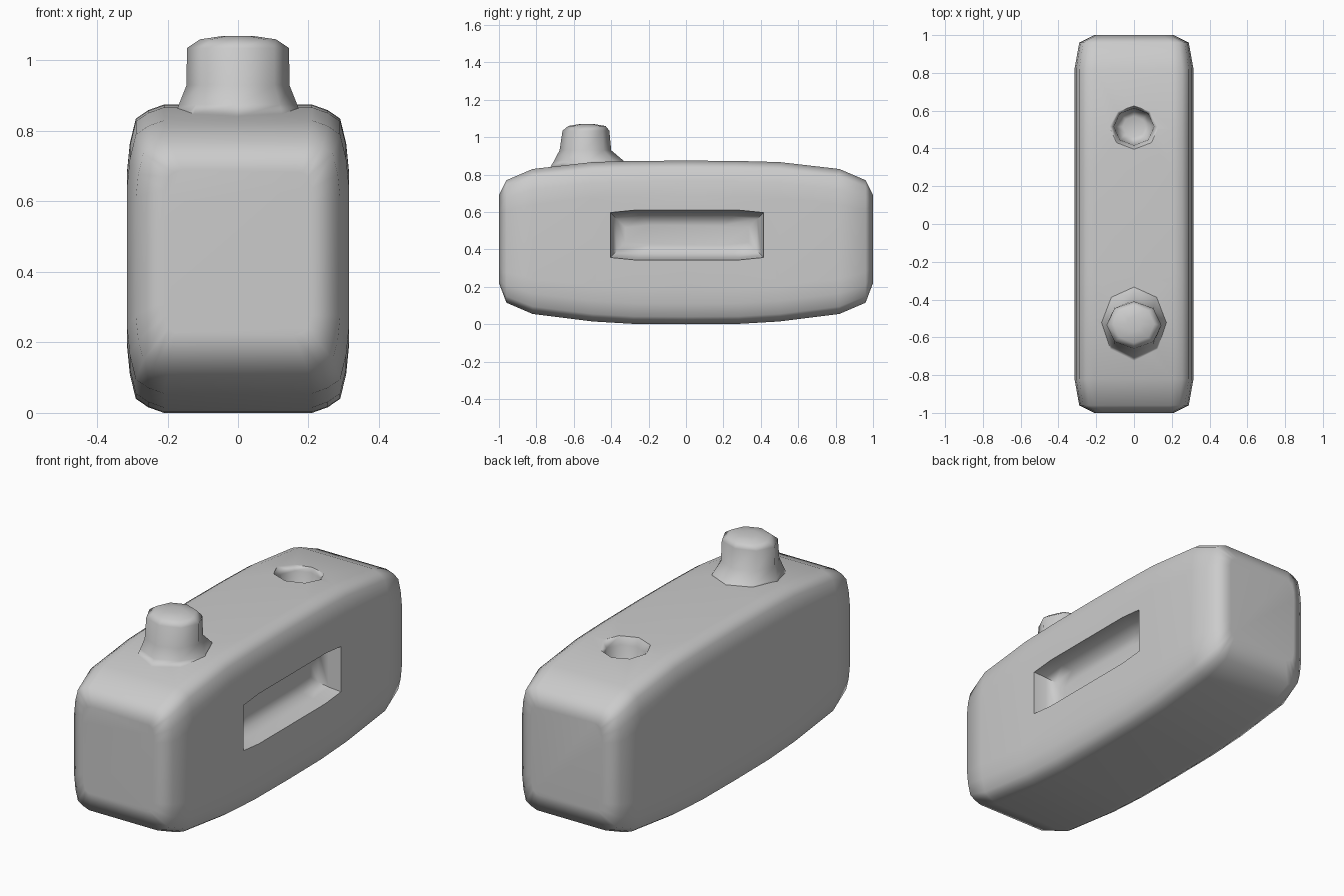
import bpy, bmesh, math

if "Cube" in bpy.data.objects:
    bpy.data.objects.remove(bpy.data.objects["Cube"])


def loft(name, rings):
    """Skin matching rings of points and close both ends."""
    bm = bmesh.new()
    loops = [[bm.verts.new(p) for p in ring] for ring in rings]
    n = len(loops[0])
    for a, b in zip(loops, loops[1:]):
        for i in range(n):
            j = (i + 1) % n
            bm.faces.new((a[i], a[j], b[j], b[i]))
    bm.faces.new(loops[0])
    bm.faces.new(loops[-1])
    bmesh.ops.recalc_face_normals(bm, faces=bm.faces)
    mesh = bpy.data.meshes.new(name)
    bm.to_mesh(mesh)
    bm.free()
    obj = bpy.data.objects.new(name, mesh)
    bpy.context.collection.objects.link(obj)
    return obj


def section(y, hw, zb, zt, k=1.0):
    """Rounded rectangular body section at y."""
    quarter = [(hw, .19 * k), (hw - .008 * k, .11 * k), (hw - .025 * k, .04 * k),
               (hw - .06 * k, .016 * k), (hw - .105 * k, 0)]
    right = [(x, zb + d) for x, d in quarter][::-1] + [(x, zt - d) for x, d in quarter]
    left = [(-x, z) for x, z in reversed(right)]
    return [(x, y, z) for x, z in right + left]


def oval(z, rx, ry, cy):
    """Eight-sided ring."""
    return [(rx * math.cos(t * math.pi / 4), cy + ry * math.sin(t * math.pi / 4), z)
            for t in range(8)]


def slot(x, inset):
    """Slightly bulged rectangle on the right side."""
    a, b, h, m = .41 - inset, .28 - inset, .12 - inset, .133 - inset
    pts = [(-a, -h), (-b, -m), (b, -m), (a, -h), (a, h), (b, m), (-b, m), (-a, h)]
    return [(x, y + .005, z + .477) for y, z in pts]


def apply_boolean(obj, other, operation):
    mod = obj.modifiers.new(other.name, 'BOOLEAN')
    mod.operation = operation
    mod.solver = 'EXACT'
    mod.object = other
    bpy.ops.object.select_all(action='DESELECT')
    obj.select_set(True)
    bpy.context.view_layer.objects.active = obj
    bpy.ops.object.modifier_apply(modifier=mod.name)
    bpy.data.objects.remove(other)


# body, lofted from front to back
half = [(1.0, .21, .22, .69, .5), (.96, .29, .115, .77, .85), (.82, .315, .055, .83, 1),
        (.5, .315, .015, .867, 1), (.28, .315, .002, .873, 1)]
rings = [section(-y, *r) for y, *r in half]
rings += [section(0, .315, 0, .875)]
rings += [section(y, *r) for y, *r in reversed(half)]
body = loft("body", rings)

# flared spout near the front
spout = loft("spout", [oval(.78, .20, .23, -.53), oval(.875, .168, .185, -.52),
                       oval(.93, .146, .138, -.538), oval(1.035, .145, .125, -.535),
                       oval(1.06, .108, .10, -.53), oval(1.07, .04, .04, -.53)])
apply_boolean(body, spout, 'UNION')

# dished hole near the back
hole = loft("hole_cutter", [oval(.95, .16, .15, .515), oval(.866, .13, .118, .515),
                            oval(.83, .106, .098, .515), oval(.755, .10, .092, .515),
                            oval(.725, .06, .055, .515)])
apply_boolean(body, hole, 'DIFFERENCE')

# recess in the right side
recess = loft("recess_cutter", [slot(.36, 0), slot(.31, 0), slot(.25, .012),
                                slot(.205, .035), slot(.185, .08)])
apply_boolean(body, recess, 'DIFFERENCE')

# smooth shading, crisp recess rim
bpy.ops.object.shade_smooth_by_angle(angle=math.radians(62))
body.modifiers.new("even_shading", 'WEIGHTED_NORMAL').keep_sharp = True
